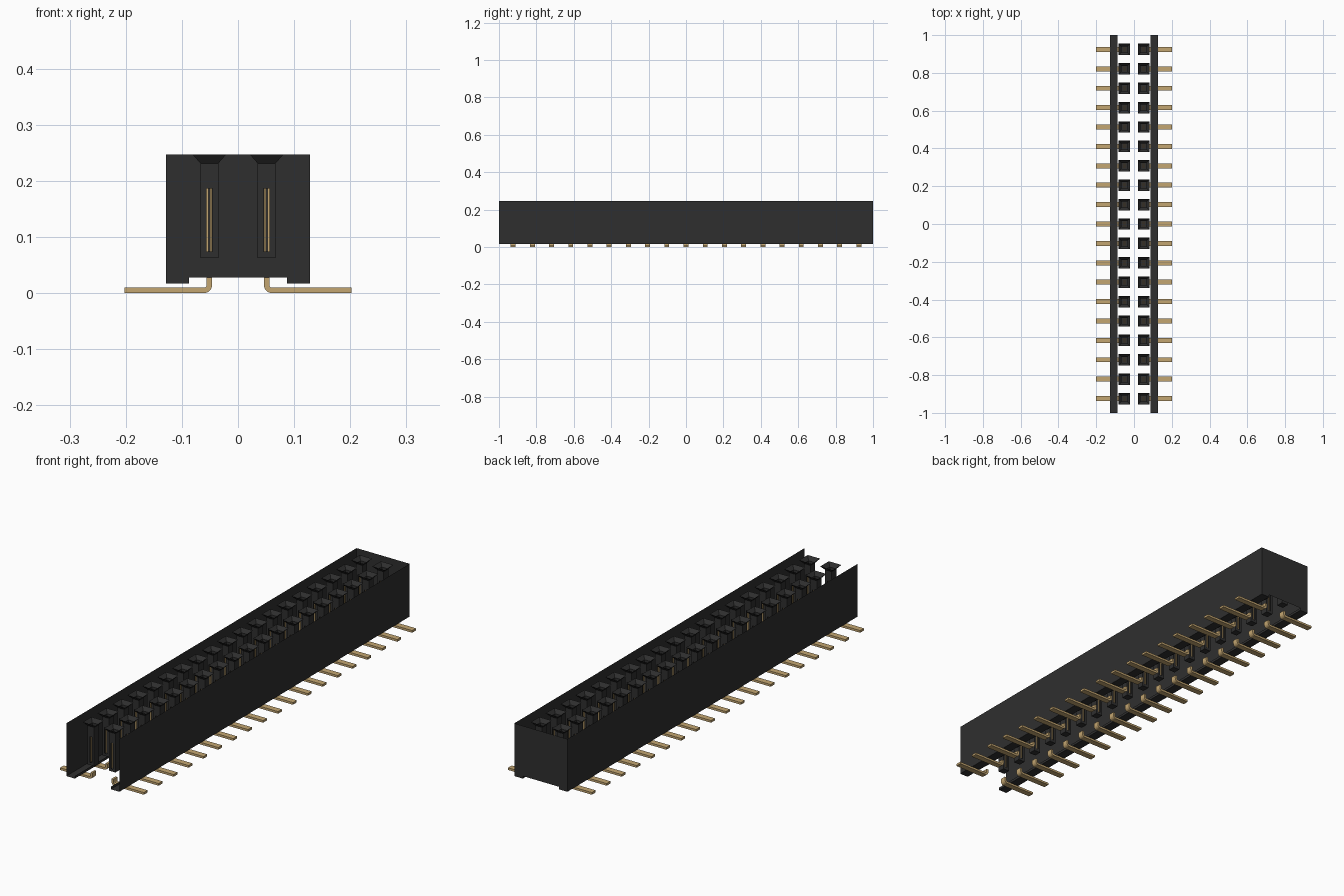
import bpy, bmesh, math

cube = bpy.data.objects.get("Cube")
if cube:
    bpy.data.objects.remove(cube, do_unlink=True)

COUNT, PITCH = 19, 0.1027
PIN_X = 0.051


def material(name, color, metallic=0.0):
    m = bpy.data.materials.new(name)
    m.use_nodes = True
    m.diffuse_color = (*color, 1)
    bsdf = m.node_tree.nodes["Principled BSDF"]
    bsdf.inputs["Base Color"].default_value = (*color, 1)
    bsdf.inputs["Metallic"].default_value = metallic
    bsdf.inputs["Roughness"].default_value = 0.6
    return m


black = material("black plastic", (0.028, 0.028, 0.028))
gold = material("dull gold", (0.55, 0.38, 0.165))


def finish(name, bm, mat):
    bmesh.ops.remove_doubles(bm, verts=bm.verts, dist=1e-5)
    mesh = bpy.data.meshes.new(name)
    bm.to_mesh(mesh)
    bm.free()
    mesh.materials.append(mat)
    obj = bpy.data.objects.new(name, mesh)
    bpy.context.collection.objects.link(obj)
    return obj


def face(bm, points):
    return bm.faces.new([bm.verts.new(p) for p in points])


def box(bm, x0, x1, y0, y1, z0, z1):
    made = bmesh.ops.create_cube(bm, size=1)["verts"]
    for v in made:
        v.co = ((x0, x1)[v.co.x > 0], (y0, y1)[v.co.y > 0], (z0, z1)[v.co.z > 0])


def mirror_x(obj):
    mod = obj.modifiers.new("mirror", 'MIRROR')
    mod.use_axis[0] = True


def repeat(obj):
    # row of copies along the housing, and the second row by mirroring
    obj.location.y = -PITCH * (COUNT - 1) / 2
    arr = obj.modifiers.new("row", 'ARRAY')
    arr.count = COUNT
    arr.use_relative_offset = False
    arr.use_constant_offset = True
    arr.constant_offset_displace = (0, PITCH, 0)
    mirror_x(obj)


# Housing: thin shell, open at the top and the front end
W, FOOT, BASE, STEP, TOP = 0.128, 0.087, 0.017, 0.028, 0.247


def side_strip(bm, a, b):
    face(bm, [(a[0], -1, a[1]), (a[0], 1, a[1]), (b[0], 1, b[1]), (b[0], -1, b[1])])


bm = bmesh.new()
side_strip(bm, (W, BASE), (W, TOP))
mirror_x(finish("side_wall", bm, black))

bm = bmesh.new()
side_strip(bm, (FOOT, BASE), (W, BASE))
side_strip(bm, (FOOT, STEP), (FOOT, BASE))
mirror_x(finish("standoff_foot", bm, black))

bm = bmesh.new()
half = [(FOOT, STEP), (FOOT, BASE), (W, BASE), (W, TOP)]
outline = half + [(-x, z) for x, z in reversed(half)]
face(bm, [(x, 1, z) for x, z in reversed(outline)])
finish("end_wall", bm, black)

# Socket: flared mouth, square shaft with slots front and back, closed bottom
bm = bmesh.new()


def ring(r, z):
    return [(PIN_X + sx * r, sy * r, z) for sx, sy in ((-1, -1), (1, -1), (1, 1), (-1, 1))]


R, NECK, FLOOR = 0.016, 0.231, 0.062
mouth, neck, foot = ring(0.030, TOP), ring(R, NECK), ring(R, FLOOR)
for i in range(4):
    j = (i + 1) % 4
    face(bm, [mouth[i], mouth[j], neck[j], neck[i]])
for i in (1, 3):
    j = (i + 1) % 4
    face(bm, [foot[i], foot[j], neck[j], neck[i]])
face(bm, list(reversed(foot)))

SLOT, S0, S1 = 0.0055, 0.074, 0.186
for y in (-R, R):
    for x0, x1, z0, z1 in ((-R, -SLOT, FLOOR, NECK), (SLOT, R, FLOOR, NECK),
                           (-SLOT, SLOT, FLOOR, S0), (-SLOT, SLOT, S1, NECK)):
        rect = [(x0, z0), (x1, z0), (x1, z1), (x0, z1)]
        face(bm, [(PIN_X + x, y, z) for x, z in (rect if y < 0 else rect[::-1])])
repeat(finish("socket", bm, black))

# Contact: pair of spring tines standing inside the slot
bm = bmesh.new()
for side in (-1, 1):
    a, b = sorted((PIN_X + side * 0.0015, PIN_X + side * 0.005))
    box(bm, a, b, -0.012, 0.012, S0, S1)
repeat(finish("contact_tines", bm, gold))

# Tail: flat strip bent outwards below the housing
T, WIDTH, END, BEND = 0.0095, 0.013, 0.202, 0.014
X0 = PIN_X - T / 2
cx, cz = X0 + BEND, BEND


def arc(radius):
    return [(cx - radius * math.cos(t), cz - radius * math.sin(t))
            for t in (i * math.pi / 10 for i in range(6))]


outer = [(X0, STEP)] + arc(BEND) + [(END, 0)]
inner = [(X0 + T, STEP)] + arc(BEND - T) + [(END, T)]
bm = bmesh.new()
profile = face(bm, [(x, -WIDTH, z) for x, z in outer + inner[::-1]])
ext = bmesh.ops.extrude_face_region(bm, geom=[profile], use_keep_orig=True)["geom"]
bmesh.ops.translate(bm, vec=(0, 2 * WIDTH, 0),
                    verts=[g for g in ext if isinstance(g, bmesh.types.BMVert)])
bmesh.ops.recalc_face_normals(bm, faces=bm.faces)
repeat(finish("solder_tail", bm, gold))
